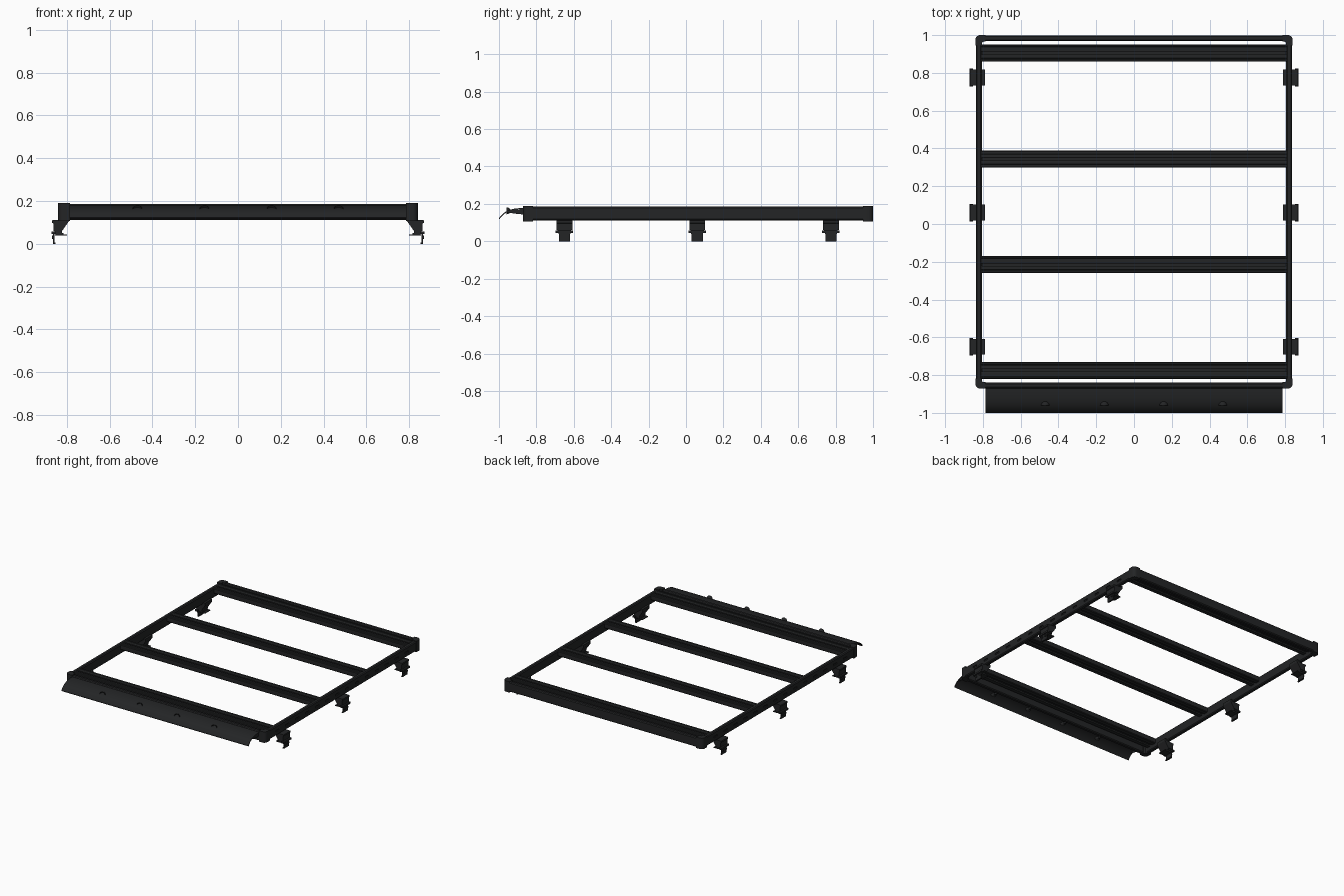
import bpy, bmesh
from math import sin, cos, pi, radians
from mathutils import Vector, Matrix

if "Cube" in bpy.data.objects:
    bpy.data.objects.remove(bpy.data.objects["Cube"])

mat = bpy.data.materials.new("black_powder_coat")
mat.diffuse_color = (0.017, 0.018, 0.019, 1)
mat.use_nodes = True
mat.node_tree.nodes["Principled BSDF"].inputs["Base Color"].default_value = mat.diffuse_color
Y0, Y1, XW = -0.872, 1.0, 0.838      # frame ends and half width
ZB, ZT = 0.112, 0.185


def finish(name, bm, mirror=False, smooth=False):
    bmesh.ops.recalc_face_normals(bm, faces=bm.faces)
    me = bpy.data.meshes.new(name)
    bm.to_mesh(me)
    bm.free()
    ob = bpy.data.objects.new(name, me)
    bpy.context.collection.objects.link(ob)
    me.materials.append(mat)
    if smooth:
        bpy.context.view_layer.objects.active = ob
        ob.select_set(True)
        bpy.ops.object.shade_smooth_by_angle(angle=radians(35))
        ob.select_set(False)
    if mirror:
        ob.modifiers.new("mirror", 'MIRROR')
    return ob


def prism(bm, pts, axis, a, b):
    """Extrude a 2D outline along an axis from a to b."""
    put = {'x': lambda p, t: (t, p[0], p[1]),
           'y': lambda p, t: (p[0], t, p[1]),
           'z': lambda p, t: (p[0], p[1], t)}[axis]
    lo = [bm.verts.new(put(p, a)) for p in pts]
    hi = [bm.verts.new(put(p, b)) for p in pts]
    n = len(pts)
    bm.faces.new(lo)
    bm.faces.new(hi[::-1])
    for i in range(n):
        bm.faces.new((lo[i], lo[(i + 1) % n], hi[(i + 1) % n], hi[i]))


def box(bm, x0, x1, y0, y1, z0, z1):
    prism(bm, [(x0, y0), (x1, y0), (x1, y1), (x0, y1)], 'z', z0, z1)


def rail_profile(a, b):
    c = 0.006
    return [(a + c, ZB), (b - c, ZB), (b, ZB + c), (b, ZT - c),
            (b - c, ZT), (a + c, ZT), (a, ZT - c), (a, ZB + c)]


# side rails with a row of slots on the outer face
bm = bmesh.new()
prism(bm, rail_profile(0.806, 0.836), 'y', Y0 + 0.03, Y1 - 0.03)
rail = finish("side_rails", bm)
bm = bmesh.new()
for i in range(14):
    y = -0.72 + i * 0.1196
    box(bm, 0.829, 0.85, y - 0.02, y + 0.02, 0.14, 0.153)
cutter = finish("slot_cutter", bm)
cutter.hide_render = True
cut = rail.modifiers.new("slots", 'BOOLEAN')
cut.operation, cut.solver, cut.object = 'DIFFERENCE', 'EXACT', cutter
bpy.context.view_layer.objects.active = rail
bpy.ops.object.modifier_apply(modifier="slots")
bpy.data.objects.remove(cutter)
rail.modifiers.new("mirror", 'MIRROR')

# front and back rails
for name, a, b in (("front_rail", Y0 + 0.002, Y0 + 0.032), ("back_rail", Y1 - 0.032, Y1 - 0.002)):
    bm = bmesh.new()
    prism(bm, rail_profile(a, b), 'x', -0.806, 0.806)
    finish(name, bm)

# rounded corner caps
for name, ye, s in (("front_corners", Y0, -1), ("back_corners", Y1, 1)):
    t, arm, r = 0.035, 0.054, 0.026
    loc = [(0, arm), (0, r)]
    loc += [(r - r * cos(k * pi / 12), r - r * sin(k * pi / 12)) for k in range(1, 6)]
    loc += [(r, 0), (arm, 0), (arm, t), (t + 0.008, t), (t + 0.002, t + 0.002), (t, t + 0.008), (t, arm)]
    bm = bmesh.new()
    prism(bm, [(XW + 0.002 - u, ye - s * v) for u, v in loc], 'z', 0.107, 0.19)
    finish(name, bm, mirror=True, smooth=True)

# slotted crossbars
half = [(0.007, 0.172), (0.007, 0.183), (0.011, 0.185), (0.026, 0.185), (0.028, 0.182),
        (0.032, 0.182), (0.034, 0.185), (0.041, 0.185), (0.045, 0.180), (0.045, 0.150),
        (0.041, 0.145), (0.012, 0.145), (0.012, 0.155)]
for i, yc in enumerate((-0.775, -0.215, 0.343, 0.905)):
    bm = bmesh.new()
    prism(bm, [(yc + y, z) for y, z in half] + [(yc - y, z) for y, z in half[::-1]],
          'x', -0.81, 0.81)
    finish(f"crossbar_{i + 1}", bm)

# curved wind fairing
top = [(-1.0, 0.123), (-0.99, 0.137), (-0.977, 0.150), (-0.96, 0.161), (-0.94, 0.169),
       (-0.915, 0.175), (-0.88, 0.178), (-0.838, 0.178)]
under = [(y + 0.003 * (1 if i < 4 else 0), z - 0.005) for i, (y, z) in enumerate(top)]
bm = bmesh.new()
prism(bm, top + under[::-1], 'x', -0.787, 0.787)
finish("wind_fairing", bm, smooth=True)

# fairing scoops and the support tabs under them
for i, x in enumerate((-0.47, -0.157, 0.157, 0.47)):
    bm = bmesh.new()
    bmesh.ops.create_uvsphere(bm, u_segments=16, v_segments=8, radius=1)
    bmesh.ops.bisect_plane(bm, geom=bm.verts[:] + bm.edges[:] + bm.faces[:],
                           plane_co=(0, 0, 0), plane_no=(0, -1, 0), clear_outer=True)
    bmesh.ops.transform(bm, verts=bm.verts, matrix=Matrix.Translation((x, -0.96, 0.163))
                        @ Matrix.Diagonal((0.022, 0.022, 0.019, 1)))
    finish(f"fairing_scoop_{i + 1}", bm, smooth=True)
bm = bmesh.new()
for x in (0.157, 0.47, 0.78):
    prism(bm, [(-0.965, 0.155), (-0.93, 0.168), (-0.86, 0.174), (-0.86, 0.143), (-0.9, 0.146)],
          'x', x - 0.003, x + 0.003)
finish("fairing_brackets", bm, mirror=True)

# mounting feet with gutter clamps
for name, y in (("front", -0.65), ("middle", 0.06), ("rear", 0.775)):
    bm = bmesh.new()
    prism(bm, [(0.79, 0.125), (0.79, 0.106), (0.822, 0.06), (0.862, 0.06), (0.862, 0.095),
               (0.868, 0.098), (0.868, 0.11), (0.806, 0.112), (0.806, 0.125)],
          'y', y - 0.042, y + 0.042)
    finish(name + "_foot_brackets", bm, mirror=True)
    bm = bmesh.new()
    box(bm, 0.822, 0.858, y - 0.036, y + 0.036, 0.05, 0.06)
    box(bm, 0.798, 0.856, y - 0.032, y + 0.032, 0.038, 0.044)
    box(bm, 0.815, 0.852, y - 0.03, y + 0.03, 0.044, 0.05)
    box(bm, 0.852, 0.872, y - 0.047, y + 0.047, 0.045, 0.058)
    box(bm, 0.858, 0.864, y - 0.03, y + 0.03, 0.0, 0.045)
    box(bm, 0.852, 0.864, y - 0.03, y + 0.03, 0.0, 0.006)
    finish(name + "_foot_clamps", bm, mirror=True)
    bm = bmesh.new()
    for dy in (-0.018, 0.018):
        bmesh.ops.create_cone(bm, cap_ends=True, segments=12, radius1=0.008, radius2=0.008, depth=0.008,
                              matrix=Matrix.Translation((0.866, y + dy, 0.03))
                              @ Matrix.Rotation(pi / 2, 4, 'Y'))
    finish(name + "_foot_bolts", bm, mirror=True, smooth=True)
